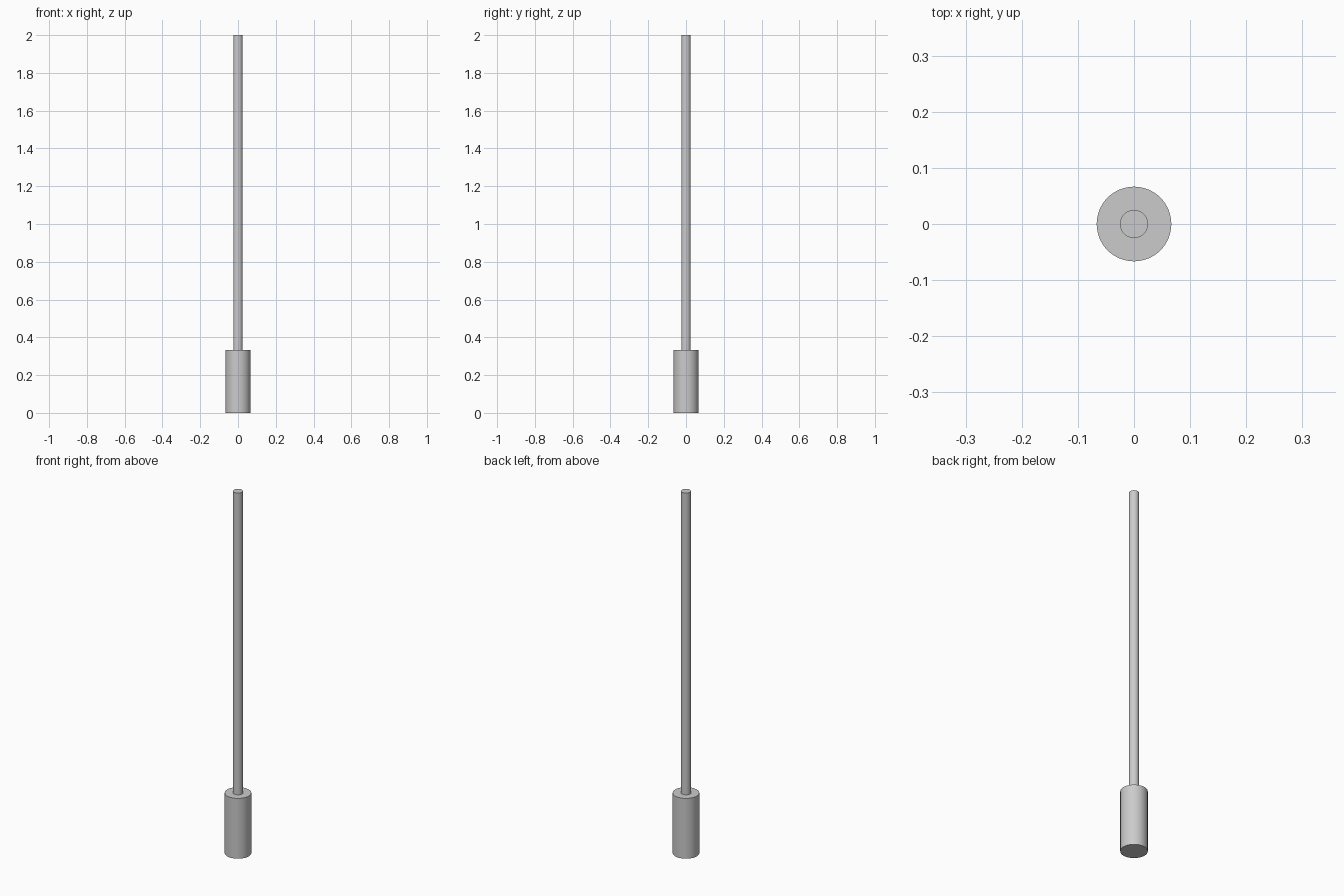
import bpy
import math

if "Cube" in bpy.data.objects:
    bpy.data.objects.remove(bpy.data.objects["Cube"])


def cylinder(name, radius, z0, z1):
    bpy.ops.mesh.primitive_cylinder_add(
        vertices=64, radius=radius, depth=z1 - z0, location=(0, 0, (z0 + z1) / 2))
    obj = bpy.context.object
    obj.name = name
    bpy.ops.object.shade_smooth_by_angle(angle=math.radians(30))
    return obj


# Thick base cylinder
cylinder("base", 0.0665, 0.0, 0.333)

# Thin rod standing on the base
cylinder("rod", 0.025, 0.333, 2.0)
